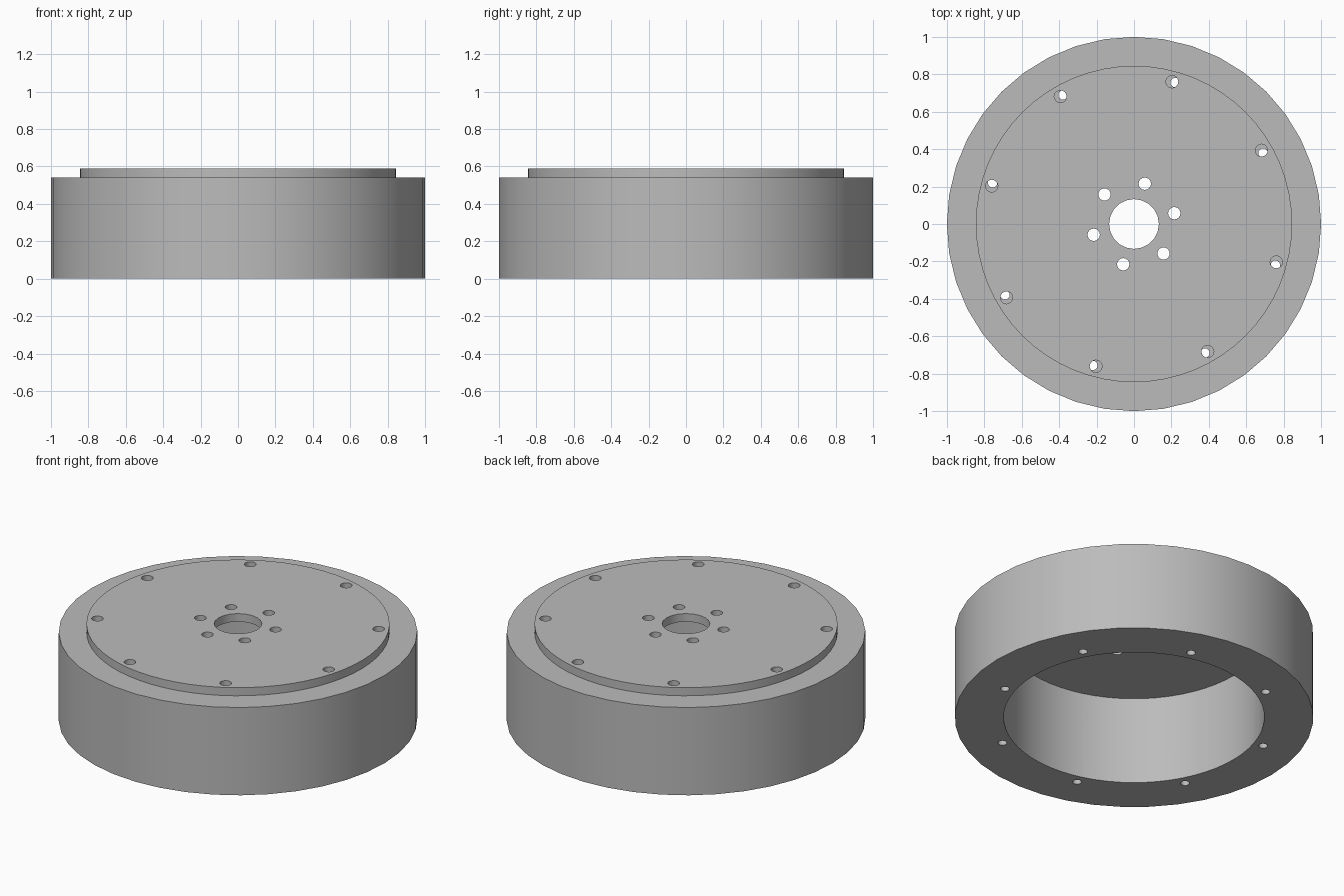
import bpy
from math import radians, cos, sin

cube = bpy.data.objects.get("Cube")
if cube:
    bpy.data.objects.remove(cube, do_unlink=True)

# Bare metal, used on every part
metal = bpy.data.materials.new("light_grey_metal")
metal.use_nodes = True
grey = (0.5, 0.5, 0.5, 1)
metal.diffuse_color = grey
metal.node_tree.nodes["Principled BSDF"].inputs["Base Color"].default_value = grey


def cylinder(name, radius, bottom, top, sides, x=0, y=0):
    bpy.ops.mesh.primitive_cylinder_add(
        vertices=sides, radius=radius, depth=top - bottom,
        location=(x, y, (bottom + top) / 2))
    obj = bpy.context.object
    obj.name = name
    obj.data.materials.append(metal)
    return obj


def bolt_circle(count, ring_radius, start, hole_radius):
    """Cutters spaced evenly around the axis."""
    cutters = []
    for i in range(count):
        a = radians(start + i * 360 / count)
        cutters.append(cylinder("hole_cutter", hole_radius, -0.2, 0.8, 16,
                                ring_radius * cos(a), ring_radius * sin(a)))
    return cutters


def drill(obj, cutters):
    """Subtract the cutters, then remove them."""
    bpy.ops.object.select_all(action="DESELECT")
    for c in cutters:
        c.select_set(True)
    bpy.context.view_layer.objects.active = cutters[0]
    bpy.ops.object.join()
    cutter = bpy.context.object
    mod = obj.modifiers.new("drill", "BOOLEAN")
    mod.operation = "DIFFERENCE"
    mod.solver = "EXACT"
    mod.object = cutter
    bpy.ops.object.select_all(action="DESELECT")
    obj.select_set(True)
    bpy.context.view_layer.objects.active = obj
    bpy.ops.object.modifier_apply(modifier=mod.name)
    bpy.data.objects.remove(cutter, do_unlink=True)
    bpy.ops.object.shade_smooth_by_angle(angle=radians(30))


STEP = 0.54     # top of the ring, underside of the plate
TOP = 0.59
BOLT_RING = 0.787

# Thick outer ring, open underneath, with narrow threaded holes
ring = cylinder("outer_ring", 1.0, 0, STEP, 40)
drill(ring, [cylinder("bore_cutter", 0.727, -0.2, 0.8, 64)]
      + bolt_circle(8, BOLT_RING, 28.8, 0.025))

# Thin cover plate with shaft hole, hub holes and clearance holes
plate = cylinder("cover_plate", 0.845, STEP, TOP, 64)
drill(plate, [cylinder("shaft_cutter", 0.133, -0.2, 0.8, 20)]
      + bolt_circle(6, 0.223, 15, 0.033)
      + bolt_circle(8, BOLT_RING, 30, 0.033))
